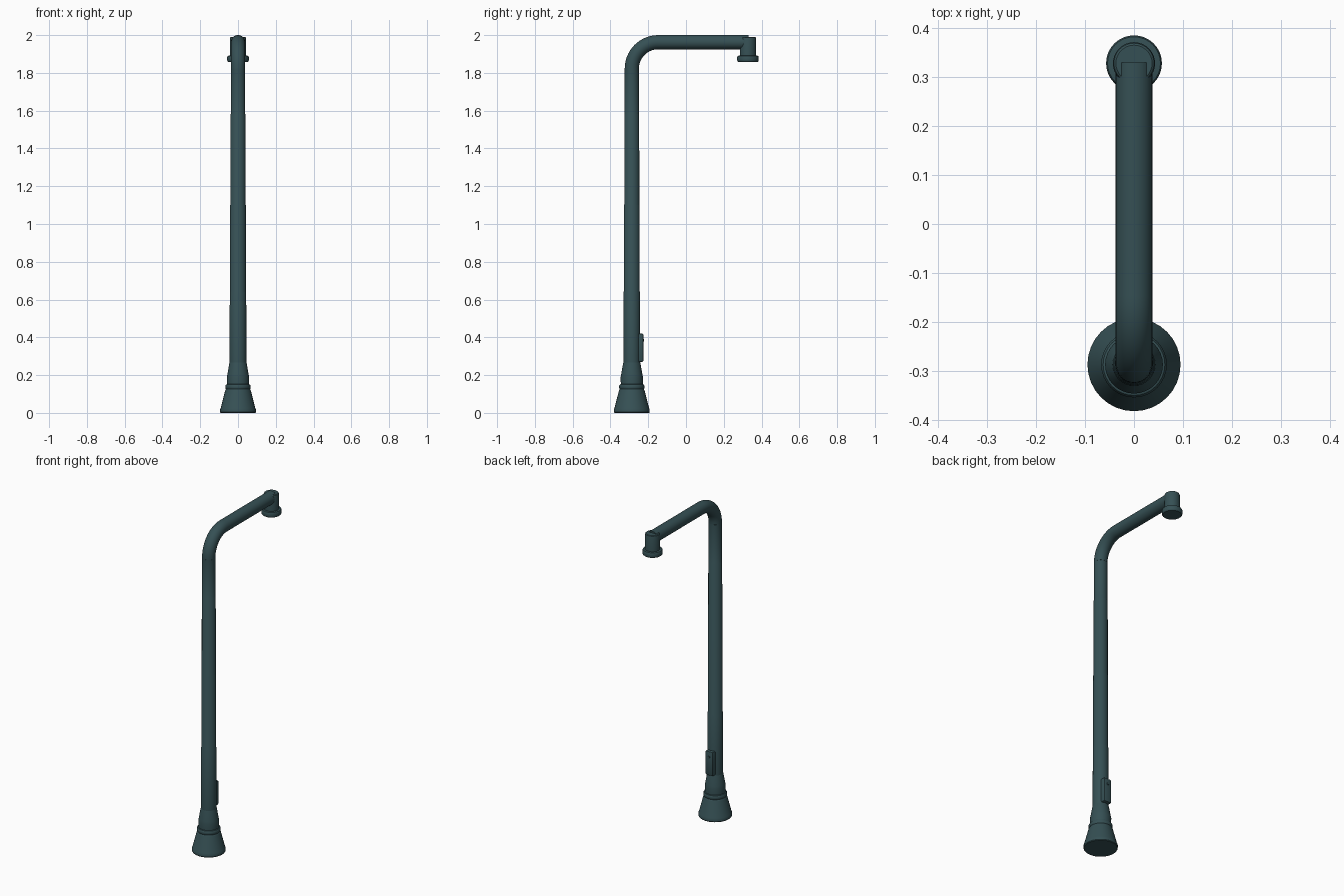
import bpy, bmesh, math

if "Cube" in bpy.data.objects:
    bpy.data.objects.remove(bpy.data.objects["Cube"])

paint = bpy.data.materials.new("dark teal paint")
paint.diffuse_color = (0.036, 0.080, 0.089, 1)
paint.use_nodes = True
paint.node_tree.nodes["Principled BSDF"].inputs["Base Color"].default_value = paint.diffuse_color

POLE_Y, LAMP_Y = -0.287, 0.328


def finish(bm, name, angle=35):
    bmesh.ops.recalc_face_normals(bm, faces=bm.faces)
    me = bpy.data.meshes.new(name)
    bm.to_mesh(me)
    bm.free()
    ob = bpy.data.objects.new(name, me)
    bpy.context.collection.objects.link(ob)
    me.materials.append(paint)
    bpy.ops.object.select_all(action='DESELECT')
    ob.select_set(True)
    bpy.context.view_layer.objects.active = ob
    bpy.ops.object.shade_smooth_by_angle(angle=math.radians(angle))
    return ob


def skin(bm, rings):
    # join successive vertex loops and cap both ends
    n = len(rings[0])
    for a, b in zip(rings, rings[1:]):
        for i in range(n):
            j = (i + 1) % n
            bm.faces.new((a[i], a[j], b[j], b[i]))
    bm.faces.new(rings[0])
    bm.faces.new(rings[-1])


def turned(name, profile, y, n=32):
    # solid of revolution about a vertical axis from (radius, z) pairs
    bm = bmesh.new()
    rings = [[bm.verts.new((r * math.cos(2 * math.pi * i / n),
                            y + r * math.sin(2 * math.pi * i / n), z))
              for i in range(n)] for r, z in profile]
    skin(bm, rings)
    return finish(bm, name)


def block(name, size, loc, bevel):
    bm = bmesh.new()
    bmesh.ops.create_cube(bm, size=1)
    for v in bm.verts:
        v.co = [c * s + o for c, s, o in zip(v.co, size, loc)]
    bmesh.ops.bevel(bm, geom=bm.edges[:], offset=bevel, segments=2,
                    profile=0.5, affect='EDGES')
    return finish(bm, name)


# flared foot with a rounded lower rim
turned("base_foot", [(0.092, 0), (0.095, 0.004), (0.095, 0.018), (0.092, 0.024),
                     (0.068, 0.118), (0.064, 0.126), (0.058, 0.130)], POLE_Y)
# bead between foot and collar
turned("base_ring", [(0.058, 0.124), (0.064, 0.126), (0.067, 0.132),
                     (0.067, 0.143), (0.063, 0.150), (0.056, 0.153)], POLE_Y)
# tapering collar
turned("base_collar", [(0.058, 0.145), (0.059, 0.190), (0.056, 0.205),
                       (0.046, 0.262), (0.043, 0.272)], POLE_Y)
# stepped pole, slimmer in each section
turned("pole", [(0.0445, 0.25), (0.0435, 0.64), (0.0420, 0.643), (0.0415, 1.10),
                (0.0398, 1.103), (0.0393, 1.58), (0.0375, 1.583),
                (0.0375, 1.822)], POLE_Y)

# bent arm swept along a quarter circle and a straight run
ARM_R, BEND, ARM_Z = 0.0375, 0.14, 1.9625
path = [(POLE_Y + BEND * (1 - math.cos(a)), ARM_Z - BEND + BEND * math.sin(a), a)
        for a in [math.pi / 2 * k / 14 for k in range(15)]]
path.append((0.33, ARM_Z, math.pi / 2))
bm = bmesh.new()
rings = []
for y, z, a in path:
    ring = []
    for i in range(32):
        t = 2 * math.pi * i / 32
        u = ARM_R * math.sin(t)
        ring.append(bm.verts.new((ARM_R * math.cos(t),
                                  y + u * math.cos(a), z - u * math.sin(a))))
    rings.append(ring)
skin(bm, rings)
finish(bm, "arm")

# lamp holder and its flange
turned("lamp_holder", [(0.043, 1.88), (0.043, 1.980), (0.041, 1.987),
                       (0.037, 1.990)], LAMP_Y)
turned("lamp_flange", [(0.052, 1.858), (0.056, 1.862), (0.057, 1.866),
                       (0.057, 1.884), (0.054, 1.890), (0.042, 1.892)], LAMP_Y)

# service door on the back of the pole, with its lock
block("service_door", (0.052, 0.045, 0.15), (0, -0.2475, 0.345), 0.007)
turned_lock = block("door_lock", (0.012, 0.006, 0.012), (0, -0.2245, 0.385), 0.002)
